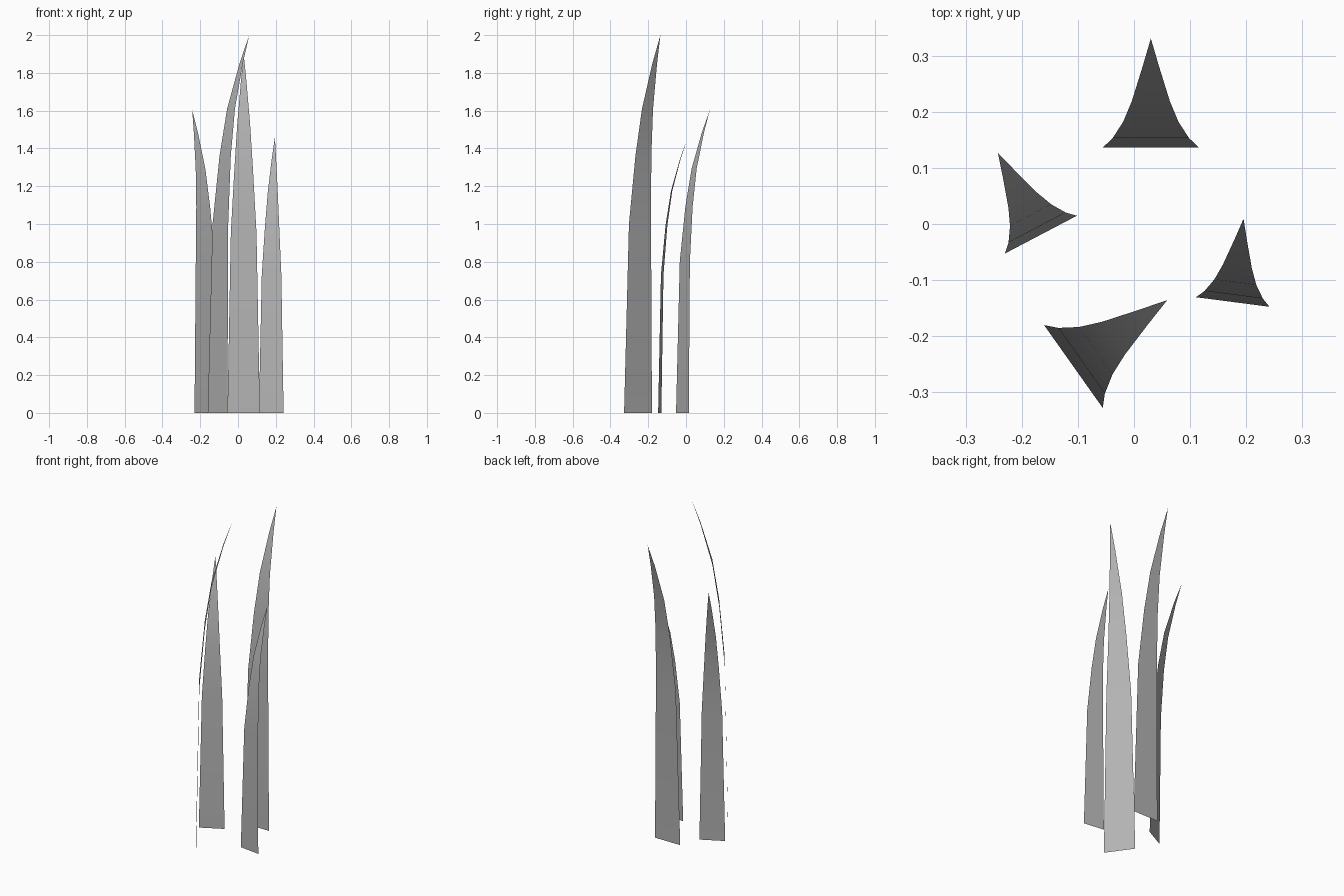
import bpy
import bmesh
from math import radians
from mathutils import Matrix, Vector

cube = bpy.data.objects.get("Cube")
if cube:
    bpy.data.objects.remove(cube, do_unlink=True)

# One flat grey for all the blades
grey = bpy.data.materials.new("blade_grey")
grey.use_nodes = True
colour = (0.45, 0.45, 0.45, 1.0)
grey.diffuse_color = colour
grey.node_tree.nodes["Principled BSDF"].inputs["Base Color"].default_value = colour

# Blade of unit height: half width, forward bend, height; it ends in a point
PROFILE = [
    (0.0452, 0.0, 0.0),
    (0.0358, 0.009, 0.5),
    (0.0258, 0.0245, 0.68),
    (0.0179, 0.0435, 0.805),
    (0.0076, 0.0765, 0.925),
]
TIP = (0.0, 0.1025, 1.0)


def blade(name, x, y, turn, height):
    """A single curved sheet, tapering to its tip."""
    bm = bmesh.new()
    rows = [[bm.verts.new((side * w, bend, z)) for side in (-1, 1)]
            for w, bend, z in PROFILE]
    for low, high in zip(rows, rows[1:]):
        bm.faces.new((low[0], low[1], high[1], high[0]))
    bm.faces.new((rows[-1][0], rows[-1][1], bm.verts.new(TIP)))
    bm.transform(Matrix.LocRotScale(
        Vector((x, y, 0)),
        Matrix.Rotation(radians(turn), 3, "Z").to_quaternion(),
        Vector((height, height, height))))
    for face in bm.faces:
        face.smooth = True
    mesh = bpy.data.meshes.new(name)
    bm.to_mesh(mesh)
    bm.free()
    mesh.materials.append(grey)
    obj = bpy.data.objects.new(name, mesh)
    bpy.context.collection.objects.link(obj)


# Four scaled and turned blades make the tuft
blade("back_blade", 0.03, 0.136, 0, 1.9)
blade("front_blade", -0.108, -0.254, -54.7, 2.0)
blade("right_blade", -0.166, -0.019, 27.7, 1.605)
blade("left_blade", 0.176, -0.139, -7.4, 1.46)
